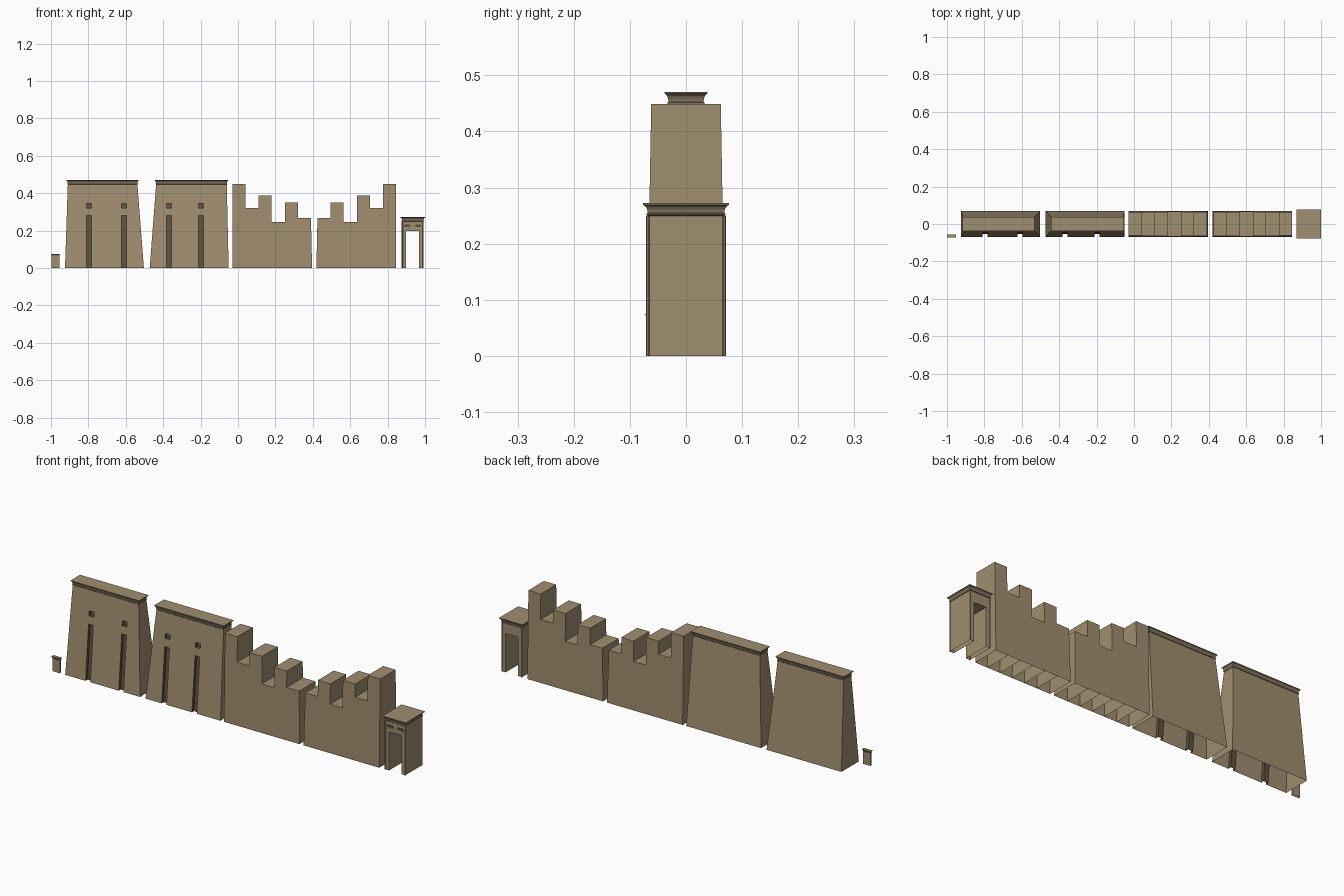
import bpy, bmesh

if "Cube" in bpy.data.objects:
    bpy.data.objects.remove(bpy.data.objects["Cube"])


def material(name, rgb):
    m = bpy.data.materials.new(name)
    m.use_nodes = True
    m.diffuse_color = (*rgb, 1)
    m.node_tree.nodes["Principled BSDF"].inputs["Base Color"].default_value = (*rgb, 1)
    return m


SAND = material("sandstone", (0.35, 0.27, 0.16))
TRIM = material("trim_stone", (0.22, 0.17, 0.115))
DARK = material("shadowed_stone", (0.11, 0.083, 0.05))


def finish(name, bm, *mats, normals=True):
    bmesh.ops.remove_doubles(bm, verts=bm.verts, dist=1e-5)
    if normals:
        bmesh.ops.recalc_face_normals(bm, faces=bm.faces)
    mesh = bpy.data.meshes.new(name)
    bm.to_mesh(mesh)
    bm.free()
    for m in mats:
        mesh.materials.append(m)
    ob = bpy.data.objects.new(name, mesh)
    bpy.context.collection.objects.link(ob)
    return ob


def poly(bm, pts, mat=0):
    f = bm.faces.new([bm.verts.new(p) for p in pts])
    f.material_index = mat


def loft(name, rings, mat, cap_bottom=False):
    """Stack rectangles (x0, x1, half_y or (y0, y1), z); always capped on top."""
    bm = bmesh.new()
    loops = []
    for x0, x1, y, z in rings:
        y0, y1 = y if isinstance(y, tuple) else (-y, y)
        loops.append([bm.verts.new(p) for p in
                      ((x0, y0, z), (x1, y0, z), (x1, y1, z), (x0, y1, z))])
    for a, b in zip(loops, loops[1:]):
        for i in range(4):
            j = (i + 1) % 4
            bm.faces.new((a[i], a[j], b[j], b[i]))
    bm.faces.new(loops[-1])
    if cap_bottom:
        bm.faces.new(loops[0][::-1])
    return finish(name, bm, mat)


# Cavetto profile: fraction of overhang, fraction of height
CAVETTO = ((0, 0), (0.3, 0.08), (0.3, 0.18), (0.05, 0.24), (0.12, 0.5),
           (0.4, 0.72), (0.9, 0.86), (1, 0.88), (1, 1))


def cornice(name, x0, x1, y0, y1, z, height, out):
    loft(name, [(x0 - out * o, x1 + out * o, (y0 - out * o, y1 + out * o), z + height * h)
                for o, h in CAVETTO], TRIM, True)
    # Paler roof slab over the dark moulding
    top = z + height + 0.0006
    loft(name + "_roof", [(x0 - out, x1 + out, (y0 - out, y1 + out), top - 0.0005),
                          (x0 - out, x1 + out, (y0 - out, y1 + out), top)], SAND)


# Battered towers with flagpole slots and small windows
TOP, BASE_Y, TOP_Y, DEEP = 0.447, 0.07, 0.031, 0.016
ROWS = (0, 0.28, 0.32, 0.345, TOP)


def tower(name, base, top, slots):
    bm = bmesh.new()
    half = 0.0135

    def column(i, z):
        t = z / TOP
        if i in (0, 5):
            k = 0 if i == 0 else 1
            return base[k] + (top[k] - base[k]) * t
        return slots[(i - 1) // 2] + (half if i % 2 == 0 else -half)

    def point(i, z, depth=0):
        return (column(i, z), -BASE_Y + (BASE_Y - TOP_Y) * z / TOP + depth, z)

    for r, (z0, z1) in enumerate(zip(ROWS, ROWS[1:])):
        for c in range(5):
            front = [point(c, z0), point(c + 1, z0), point(c + 1, z1), point(c, z1)]
            if c in (1, 3) and r in (0, 2):
                back = [(x, y + DEEP, z) for x, y, z in front]
                poly(bm, back, 1)
                for i in range(4):
                    if r == 0 and i == 0:
                        continue
                    j = (i + 1) % 4
                    poly(bm, (front[i], front[j], back[j], back[i]), 1)
            else:
                poly(bm, front)
        # Sloping ends
        for c in (0, 5):
            a, b = point(c, z0), point(c, z1)
            side = [a, b, (b[0], -b[1], b[2]), (a[0], -a[1], a[2])]
            poly(bm, side if c == 0 else side[::-1])
        # Back
        a, b, c1, d = (point(5, z0), point(0, z0), point(0, z1), point(5, z1))
        poly(bm, [(x, -y, z) for x, y, z in (a, b, c1, d)])
    poly(bm, [(top[0], -TOP_Y, TOP), (top[1], -TOP_Y, TOP),
              (top[1], TOP_Y, TOP), (top[0], TOP_Y, TOP)])
    finish(name, bm, SAND, DARK)
    cornice(name + "_cornice", top[0], top[1], -TOP_Y, TOP_Y, TOP, 0.023, 0.007)


tower("outer_tower", (-0.925, -0.503), (-0.91, -0.538), (-0.797, -0.61))
tower("inner_tower", (-0.472, -0.05), (-0.438, -0.06), (-0.368, -0.197))

# Ruined stepped walls, mirrored about the gap between them
HEIGHTS = (0.449, 0.32, 0.387, 0.247, 0.35, 0.267)
STEP, MIDDLE = 0.07, 0.4075
for side, label in ((-1, "right"), (1, "left")):
    for i, h in enumerate(HEIGHTS):
        outer = MIDDLE + side * (0.4375 - STEP * i)
        inner = outer - side * STEP
        lean = side * 0.006 if i == 5 else 0
        top_y = 0.07 - 0.008 * h / HEIGHTS[0]
        lo = sorted((outer, inner - lean))
        hi = sorted((outer, inner))
        loft(f"{label}_wall_block_{i + 1}",
             [(*lo, 0.07, 0), (*hi, top_y, h)], SAND)

# Gateway: two piers, lintel, cornice
GX, HW, GY, GTOP, DOOR = 0.934, 0.057, 0.068, 0.249, 0.197
for s, label in ((-1, "right"), (1, "left")):
    xs = sorted((GX + s * HW, GX + s * 0.035))
    loft(f"gate_{label}_pier", [(*xs, GY, 0), (*xs, GY, DOOR)], SAND)
    # Corner rolls
    for y, end in ((-GY, "front"), (GY, "back")):
        bpy.ops.mesh.primitive_cylinder_add(vertices=8, radius=0.003, depth=GTOP,
                                            location=(GX + s * (HW - 0.001), y, GTOP / 2))
        roll = bpy.context.object
        roll.name = f"gate_{label}_{end}_roll"
        roll.data.materials.append(SAND)
    # Wing reliefs on the lintel
    wing = sorted((GX + s * 0.014, GX + s * 0.044))
    loft(f"gate_{label}_wing", [(*wing, (-GY - 0.003, -GY), 0.219),
                                (*wing, (-GY - 0.003, -GY), 0.231)], DARK, True)
loft("gate_lintel", [(GX - HW, GX + HW, GY, DOOR), (GX - HW, GX + HW, GY, GTOP)], SAND, True)
cornice("gate_cornice", GX - HW, GX + HW, -GY, GY, GTOP, 0.023, 0.009)

# Small standing slab at the far end
loft("small_slab", [(-0.997, -0.955, (-0.07, -0.06), 0), (-0.997, -0.955, (-0.07, -0.06), 0.064)], SAND)
cornice("small_slab_cornice", -0.997, -0.955, -0.07, -0.06, 0.064, 0.011, 0.003)
